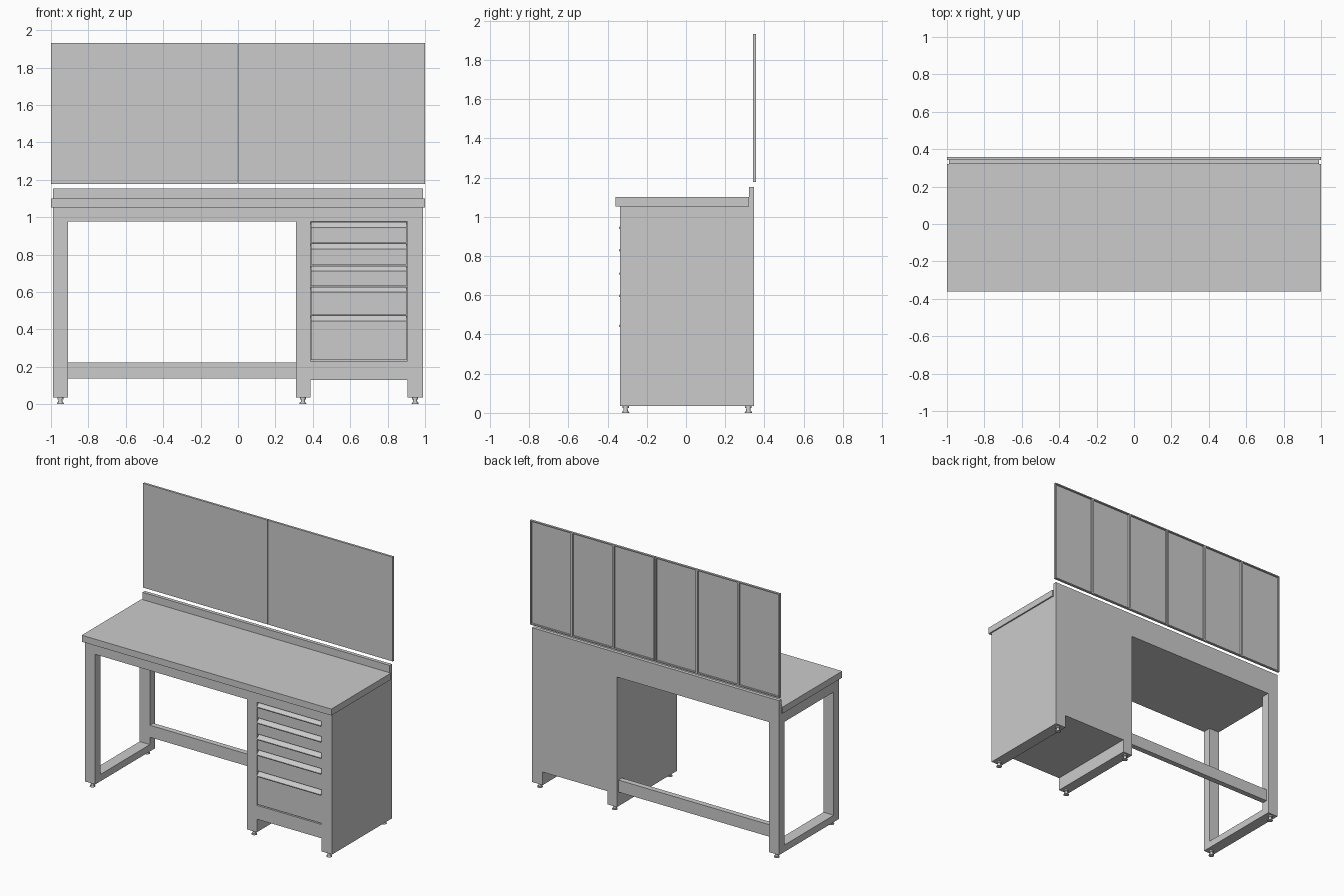
import bpy, bmesh
from mathutils import Matrix

if "Cube" in bpy.data.objects:
    bpy.data.objects.remove(bpy.data.objects["Cube"])


def finish(name, bm):
    bmesh.ops.recalc_face_normals(bm, faces=bm.faces)
    mesh = bpy.data.meshes.new(name)
    bm.to_mesh(mesh)
    bm.free()
    ob = bpy.data.objects.new(name, mesh)
    bpy.context.collection.objects.link(ob)
    return ob


def add_box(bm, x0, x1, y0, y1, z0, z1):
    m = Matrix.Translation(((x0 + x1) / 2, (y0 + y1) / 2, (z0 + z1) / 2))
    m = m @ Matrix.Diagonal((x1 - x0, y1 - y0, z1 - z0, 1))
    bmesh.ops.create_cube(bm, size=1, matrix=m)


def boxes(name, *dims):
    bm = bmesh.new()
    for d in dims:
        add_box(bm, *d)
    return finish(name, bm)


def extrude_x(name, profile, x0, x1):
    """Extrude a closed (y, z) profile along x."""
    bm = bmesh.new()
    face = bm.faces.new([bm.verts.new((x0, y, z)) for y, z in profile])
    ext = bmesh.ops.extrude_face_region(bm, geom=[face])
    verts = [v for v in ext["geom"] if isinstance(v, bmesh.types.BMVert)]
    bmesh.ops.translate(bm, verts=verts, vec=(x1 - x0, 0, 0))
    return finish(name, bm)


F, B = -0.337, 0.348          # front and back of the frame
LO, HI, TOP = 0.035, 0.977, 1.053

# Worktop and upstand
boxes("worktop", (-1, 1, -0.36, 0.322, TOP, 1.10))
boxes("upstand", (-0.99, 0.99, 0.322, B, TOP, 1.153))

# Frame below the worktop
boxes("top_frame", (-0.99, 0.99, F, B, HI, TOP))

# Open left leg frame and rear stretcher
boxes("left_front_leg", (-0.99, -0.908, F, F + 0.06, LO, HI))
boxes("left_rear_leg", (-0.99, -0.908, B - 0.06, B, LO, HI))
boxes("left_foot_bar", (-0.99, -0.908, F + 0.06, B - 0.06, LO, LO + 0.05))
boxes("rear_stretcher", (-0.908, 0.31, 0.29, 0.33, 0.137, 0.224))

# Drawer pedestal
boxes("pedestal_left_side", (0.31, 0.387, F, B, LO, HI))
boxes("pedestal_right_side", (0.905, 0.99, F, B, LO, HI))
boxes("pedestal_core", (0.387, 0.905, -0.295, B, 0.13, HI))
boxes("pedestal_skirt", (0.387, 0.905, F, -0.295, 0.13, 0.23))

# Drawers with a slanted grip along the top edge
levels = [0.975, 0.86, 0.742, 0.628, 0.475, 0.232]
for i, (top, low) in enumerate(zip(levels, levels[1:])):
    low += 0.004
    extrude_x(f"drawer_{i + 1}", [
        (-0.295, low), (-0.333, low), (-0.333, top - 0.033),
        (-0.341, top - 0.036), (-0.342, top - 0.029),
        (-0.315, top - 0.002), (-0.295, top - 0.002)], 0.39, 0.902)

# Levelling feet: flared pad and stem
for x in (-0.95, 0.347, 0.947):
    for y in (-0.308, 0.318):
        bm = bmesh.new()
        for r0, r1, z0, z1 in ((0.019, 0.017, 0, 0.008),
                               (0.012, 0.010, 0.008, 0.026),
                               (0.016, 0.016, 0.026, 0.036)):
            bmesh.ops.create_cone(bm, cap_ends=True, segments=20,
                                  radius1=r0, radius2=r1, depth=z1 - z0,
                                  matrix=Matrix.Translation((x, y, (z0 + z1) / 2)))
        foot = finish("levelling_foot", bm)
        bpy.ops.object.select_all(action='DESELECT')
        bpy.context.view_layer.objects.active = foot
        foot.select_set(True)
        bpy.ops.object.shade_smooth_by_angle()

# Two back panels: thin sheet with rear flanges and ribs
Y0, YS, Y1, Z0, Z1 = 0.342, 0.345, 0.358, 1.177, 1.932
for side, a, b in (("left", -1.0, -0.002), ("right", 0.002, 1.0)):
    boxes(f"{side}_back_panel", (a, b, Y0, YS, Z0, Z1))
    third = (b - a) / 3
    ribs = [(c - 0.008, c + 0.008, YS, Y1, Z0 + 0.008, Z1 - 0.008)
            for c in (a + third, a + 2 * third)]
    boxes(f"{side}_panel_flanges",
          (a, b, YS, Y1, Z0, Z0 + 0.008), (a, b, YS, Y1, Z1 - 0.008, Z1),
          (a, a + 0.008, YS, Y1, Z0 + 0.008, Z1 - 0.008),
          (b - 0.008, b, YS, Y1, Z0 + 0.008, Z1 - 0.008), *ribs)
